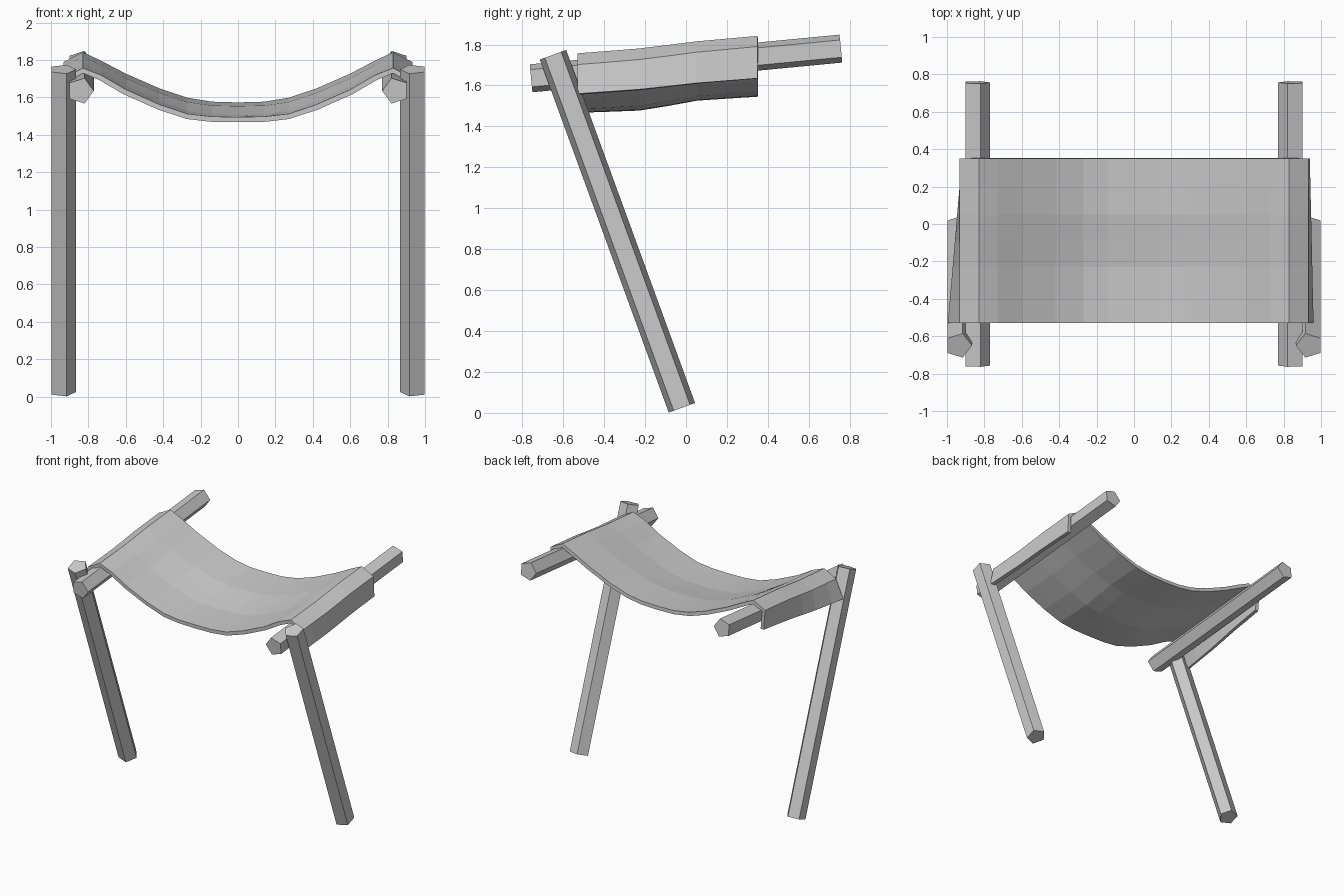
import bpy, bmesh
from math import cos, sin, tau
from mathutils import Vector

if "Cube" in bpy.data.objects:
    bpy.data.objects.remove(bpy.data.objects["Cube"])


def make_object(name, bm):
    bmesh.ops.recalc_face_normals(bm, faces=bm.faces[:])
    mesh = bpy.data.meshes.new(name)
    bm.to_mesh(mesh)
    bm.free()
    obj = bpy.data.objects.new(name, mesh)
    bpy.context.collection.objects.link(obj)
    return obj


def pole(name, side, x, start, end, r=0.072):
    """Five-sided pole in a plane of constant x, with one corner facing inward."""
    a, b = Vector((side * x, *start)), Vector((side * x, *end))
    across = Vector((side, 0, 0))
    up = (b - a).normalized().cross(across)
    bm = bmesh.new()
    rings = []
    for p in (a, b):
        rings.append([bm.verts.new(p - across * r * cos(tau * i / 5) + up * r * sin(tau * i / 5))
                      for i in range(5)])
    for i in range(5):
        j = (i + 1) % 5
        bm.faces.new((rings[0][i], rings[0][j], rings[1][j], rings[1][i]))
    bm.faces.new(rings[0])
    bm.faces.new(rings[1])
    return make_object(name, bm)


# Leaning legs and the two carrying rails
for side, label in ((-1, "left"), (1, "right")):
    pole(label + "_leg", side, 0.938, (-0.02, 0.025), (-0.65, 1.75))
    pole(label + "_rail", side, 0.843, (-0.757, 1.635), (0.757, 1.78))

# Sagging cloth: half profile as (x, z at front, z at back), top surface
half = [(0.14, 1.497, 1.577), (0.27, 1.512, 1.598), (0.42, 1.562, 1.648),
        (0.60, 1.642, 1.727), (0.73, 1.718, 1.795), (0.83, 1.757, 1.842),
        (0.932, 1.702, 1.79), (0.95, 1.56, 1.635)]
profile = [(-x, f, b) for x, f, b in reversed(half)] + [(0, 1.495, 1.573)] + half
# Rows along the cloth: (y, rise of the sagging middle)
rows = [(-0.53, 0), (-0.41, 0.04), (-0.23, 0.13), (-0.09, 0.42), (0.05, 0.75), (0.20, 0.88), (0.35, 1)]

bm = bmesh.new()
grid = []
for y, rise in rows:
    t = (y + 0.53) / 0.88
    line = []
    for i, (x, f, b) in enumerate(profile):
        w = min(1, abs(x) / 0.83)
        k = rise + (t - rise) * w * 0.7
        # the loose left flap flares out at the front, the right one only slightly
        if i == 0:
            x = -0.995 + 0.075 * t
        elif i == len(profile) - 1:
            x = 0.96 - 0.02 * t
        line.append(bm.verts.new((x, y, f + (b - f) * k)))
    grid.append(line)
for r0, r1 in zip(grid, grid[1:]):
    for i in range(len(profile) - 1):
        bm.faces.new((r0[i], r0[i + 1], r1[i + 1], r1[i]))
cloth = bpy.data.meshes.new("cloth_sling")
bm.to_mesh(cloth)
bm.free()
sling = bpy.data.objects.new("cloth_sling", cloth)
bpy.context.collection.objects.link(sling)
solid = sling.modifiers.new("Thickness", 'SOLIDIFY')
solid.thickness = 0.028
solid.offset = -1
